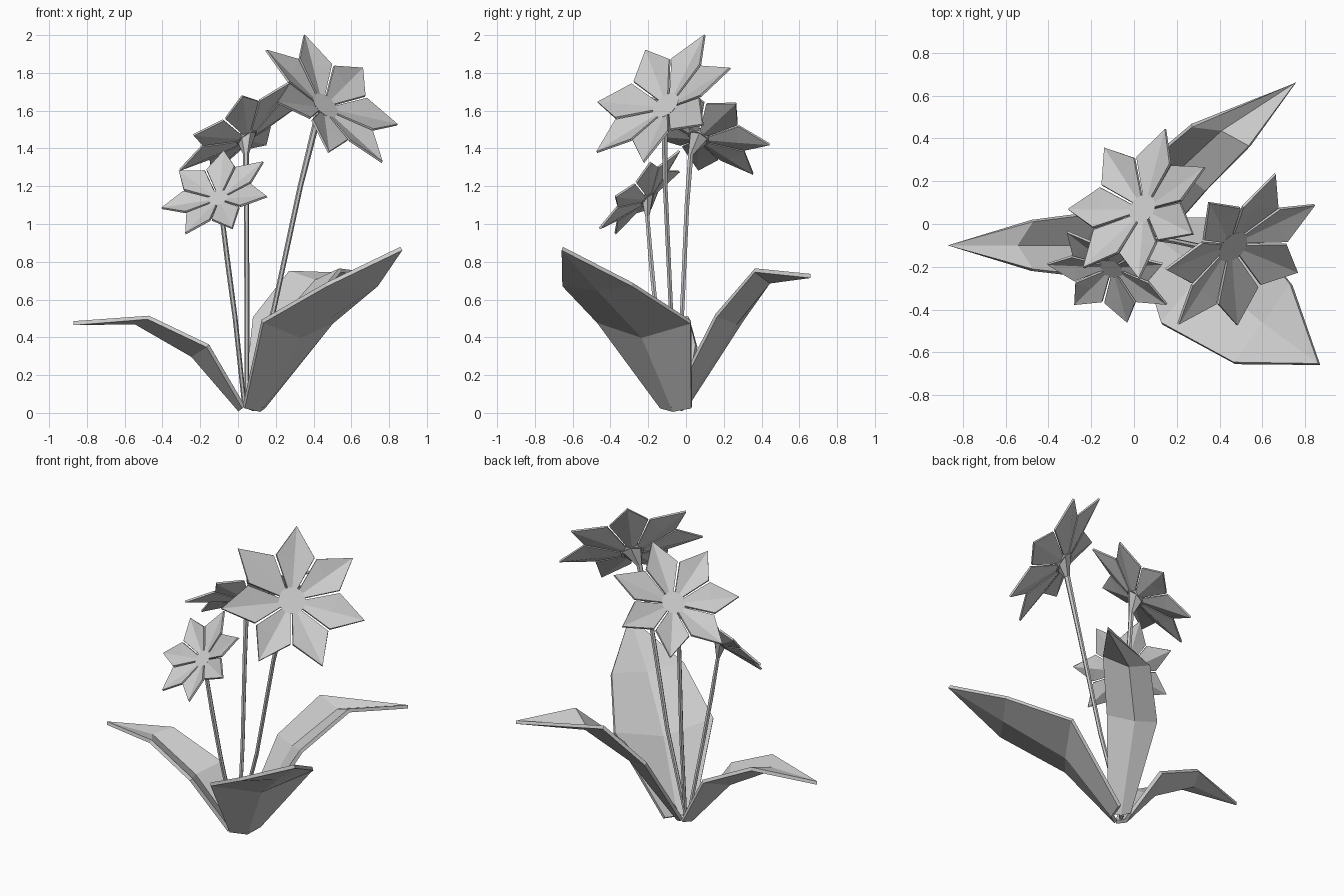
import bpy, bmesh, math
from mathutils import Vector, Matrix

if "Cube" in bpy.data.objects:
    bpy.data.objects.remove(bpy.data.objects["Cube"])


def make(name, verts, faces, thickness=0):
    me = bpy.data.meshes.new(name)
    me.from_pydata([tuple(v) for v in verts], [], faces)
    bm = bmesh.new()
    bm.from_mesh(me)
    bmesh.ops.recalc_face_normals(bm, faces=bm.faces)
    bm.to_mesh(me)
    bm.free()
    ob = bpy.data.objects.new(name, me)
    bpy.context.collection.objects.link(ob)
    if thickness:
        mod = ob.modifiers.new("thickness", 'SOLIDIFY')
        mod.thickness = thickness
        mod.offset = 0
    return ob


def leaf(name, rows, tip):
    """Folded blade: rows of (left edge, crease, right edge) ending in a point."""
    verts = [p for row in rows for p in row] + [tip]
    faces = []
    for i in range(len(rows) - 1):
        a = 3 * i
        faces += [(a, a + 1, a + 4, a + 3), (a + 1, a + 2, a + 5, a + 4)]
    a, t = 3 * (len(rows) - 1), len(verts) - 1
    faces += [(a, a + 1, t), (a + 1, a + 2, t)]
    make(name, verts, faces, 0.022)


def petals(name, frame, R, count=7):
    """Ring of cupped petals, each creased down the middle."""
    shape = [(.15, -.06, 0), (.15, 0, -.01), (.15, .06, 0),
             (.583, -.262, .14), (.56, 0, .06), (.583, .262, .14), (1, 0, .137)]
    verts, faces = [], []
    for k in range(count):
        turn = frame @ Matrix.Rotation(2 * math.pi * k / count, 4, 'Z')
        b = len(verts)
        verts += [turn @ (Vector(p) * R) for p in shape]
        faces += [tuple(b + i for i in f) for f in
                  ((0, 1, 4, 3), (1, 2, 5, 4), (3, 4, 6), (4, 5, 6))]
    make(name, verts, faces, 0.012)


def centre(name, frame, R, sides=14):
    """Flat flower centre."""
    verts = [frame @ Vector((r * R * math.cos(2 * math.pi * k / sides),
                             r * R * math.sin(2 * math.pi * k / sides), h * R))
             for r, h in ((.15, -.03), (.185, .02)) for k in range(sides)]
    faces = [tuple(range(sides)), tuple(range(sides, 2 * sides))]
    faces += [(k, (k + 1) % sides, sides + (k + 1) % sides, sides + k) for k in range(sides)]
    make(name, verts, faces)


def stem(name, path, radii, normal, sides=6):
    """Tapered tube that flares out under the flower."""
    path = [Vector(p) for p in path]
    verts, faces = [], []
    for i, p in enumerate(path):
        if i == len(path) - 1:
            d = normal
        else:
            d = path[i + 1] - path[max(i - 1, 0)]
        q = Vector((0, 0, 1)).rotation_difference(d)
        verts += [p + q @ Vector((radii[i] * math.cos(2 * math.pi * k / sides),
                                  radii[i] * math.sin(2 * math.pi * k / sides), 0))
                  for k in range(sides)]
    for i in range(len(path) - 1):
        a = i * sides
        faces += [(a + k, a + (k + 1) % sides, a + sides + (k + 1) % sides, a + sides + k)
                  for k in range(sides)]
    n = len(verts)
    faces += [tuple(range(sides)), tuple(range(n - sides, n))]
    make(name, verts, faces)


def flower(name, tip_mean, normal, tip, R, path):
    """tip_mean: centre of the petal tips; tip: one tip that sets the spin."""
    n = Vector(normal).normalized()
    m = Vector(tip_mean)
    x = Vector(tip) - m
    x = (x - n * x.dot(n)).normalized()
    y = n.cross(x)
    c = m - n * (.137 * R)
    frame = Matrix.Translation(c) @ Matrix((x, y, n)).transposed().to_4x4()
    petals(name + "_petals", frame, R)
    centre(name + "_centre", frame, R)
    s = R / .438
    stem(name + "_stem", path + [c - n * .012],
         [.012, .013, .014, .018 * s, .062 * s], n)


# Flowers with stems
flower("large_flower", (.493, -.136, 1.66), (.581, -.534, .614), (.35, .10, 2.0), .438,
       [(.04, -.06, .03), (.19, -.08, .55), (.33, -.11, 1.2), (.415, -.115, 1.54)])
flower("middle_flower", (.014, .089, 1.502), (-.533, .373, .76), (.15, .45, 1.42), .387,
       [(.047, -.06, .03), (.047, -.02, .55), (.045, .005, 1.1), (.042, .025, 1.37)])
flower("small_flower", (-.116, -.236, 1.164), (-.302, -.68, .667), (.155, -.375, 1.145), .303,
       [(.035, -.075, .03), (-.015, -.155, .5), (-.055, -.185, .8), (-.085, -.205, 1.04)])

# Leaves
leaf("left_leaf",
     [((.03, .0, .03), (.01, -.065, .015), (.03, -.13, .03)),
      ((-.16, .055, .355), (-.24, -.1, .305), (-.16, -.25, .355)),
      ((-.475, .015, .505), (-.545, -.1, .48), (-.475, -.215, .505))],
     (-.87, -.1, .475))
leaf("front_leaf",
     [((.03, -.13, .03), (.11, -.065, .012), (.135, .03, .03)),
      ((.13, -.465, .485), (.325, -.23, .405), (.495, .025, .48)),
      ((.47, -.65, .68), (.605, -.465, .655), (.735, -.285, .68))],
     (.865, -.655, .87))
leaf("back_leaf",
     [((.03, .0, .035), (.075, -.03, .015), (.125, -.085, .035)),
      ((.08, .30, .50), (.215, .26, .475), (.34, .16, .515)),
      ((.27, .46, .745), (.41, .44, .695), (.54, .365, .755))],
     (.755, .66, .725))
